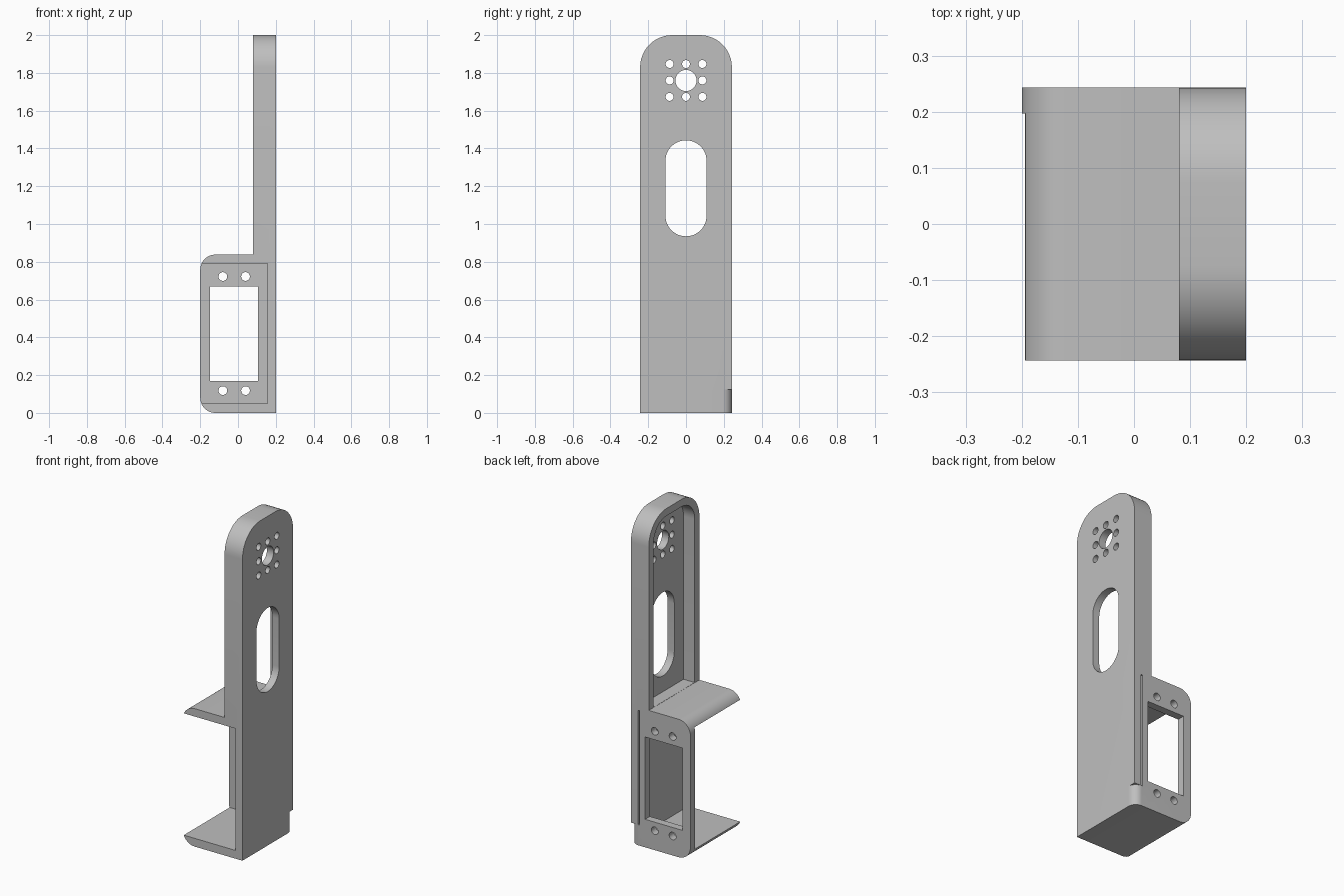
import bpy, bmesh
from math import sin, cos, pi, radians
from mathutils import Vector

cube = bpy.data.objects.get("Cube")
if cube:
    bpy.data.objects.remove(cube, do_unlink=True)

grey = bpy.data.materials.new("light grey plastic")
grey.use_nodes = True
COLOUR = (0.52, 0.52, 0.52, 1)
grey.diffuse_color = COLOUR
grey.node_tree.nodes["Principled BSDF"].inputs["Base Color"].default_value = COLOUR


def rounded(corners, steps=12):
    """Outline from (u, v, radius) right-angled corners."""
    pts = []
    for i, (u, v, r) in enumerate(corners):
        c = Vector((u, v))
        if r == 0:
            pts.append(c)
            continue
        a = (Vector(corners[i - 1][:2]) - c).normalized()
        b = (Vector(corners[(i + 1) % len(corners)][:2]) - c).normalized()
        centre = c + (a + b) * r
        for k in range(steps + 1):
            t = k / steps * pi / 2
            pts.append(centre - b * r * cos(t) - a * r * sin(t))
    return pts


def rect(u0, u1, v0, v1, bottom=0, top=0):
    return rounded([(u0, v0, bottom), (u1, v0, bottom), (u1, v1, top), (u0, v1, top)])


def circle(u, v, r, n=32):
    return [Vector((u + r * cos(2 * pi * k / n), v + r * sin(2 * pi * k / n))) for k in range(n)]


def prism(name, outline, axis, lo, hi):
    """Extrude a 2D outline along the given axis."""
    place = {"x": lambda p, d: (d, p.x, p.y),
             "y": lambda p, d: (p.x, d, p.y),
             "z": lambda p, d: (p.x, p.y, d)}[axis]
    bm = bmesh.new()
    face = bm.faces.new([bm.verts.new(place(p, lo)) for p in outline])
    ext = bmesh.ops.extrude_face_region(bm, geom=[face])["geom"]
    shift = Vector(place(Vector((0, 0)), hi - lo))
    bmesh.ops.translate(bm, vec=shift, verts=[e for e in ext if isinstance(e, bmesh.types.BMVert)])
    bmesh.ops.recalc_face_normals(bm, faces=bm.faces)
    mesh = bpy.data.meshes.new(name)
    bm.to_mesh(mesh)
    bm.free()
    mesh.materials.append(grey)
    obj = bpy.data.objects.new(name, mesh)
    bpy.context.collection.objects.link(obj)
    return obj


def carve(target, cutter, operation="DIFFERENCE"):
    cutter.hide_render = True
    mod = target.modifiers.new("carve", "BOOLEAN")
    mod.operation, mod.solver, mod.object = operation, "EXACT", cutter
    bpy.context.view_layer.objects.active = target
    bpy.ops.object.modifier_apply(modifier=mod.name)
    bpy.data.objects.remove(cutter, do_unlink=True)


# Side silhouette: tall arm with a box at its foot
bracket = prism("servo_arm_bracket", rounded([
    (0.2, 0, 0), (0.2, 2.1, 0), (0.08, 2.1, 0), (0.08, 0.838, 0),
    (-0.2, 0.838, 0.08), (-0.2, 0, 0.08)]), "y", -0.3, 0.3)

# Arm outline with rounded top
carve(bracket, prism("outline", rect(-0.243, 0.243, -0.1, 2, top=0.17), "x", -0.5, 0.5), "INTERSECT")

# Recess behind the arm face, leaving a rim
carve(bracket, prism("recess", rect(-0.198, 0.198, 0.839, 1.955, top=0.125), "x", -0.4, 0.155))

# Box cavity, open at the front and the inner side
carve(bracket, prism("cavity", rect(-0.4, 0.155, 0.05, 0.79), "y", -0.5, 0.197))

# Motor window and its screw holes
carve(bracket, prism("window", rect(-0.147, 0.105, 0.17, 0.67), "y", 0.1, 0.4))
for x in (-0.08, 0.04):
    for z in (0.118, 0.722):
        carve(bracket, prism("screw_hole", circle(x, z, 0.023), "y", 0.1, 0.4))

# Long slot, hub hole and ring of small holes in the arm
carve(bracket, prism("slot", rect(-0.109, 0.109, 0.935, 1.443, 0.1089, 0.1089), "x", 0.1, 0.4))
carve(bracket, prism("hub_hole", circle(0, 1.76, 0.056), "x", 0.1, 0.4))
for i in (-1, 0, 1):
    for j in (-1, 0, 1):
        if i or j:
            carve(bracket, prism("hub_screw", circle(i * 0.087, 1.76 + j * 0.087, 0.021), "x", 0.1, 0.4))

# Rounded lower back corner
arc = [Vector((0.15 + 0.05 * sin(k * pi / 24), 0.193 + 0.05 * cos(k * pi / 24))) for k in range(13)]
carve(bracket, prism("corner", arc + [Vector((0.3, 0.193)), Vector((0.3, 0.3)), Vector((0.15, 0.3))],
                     "z", -0.1, 0.125))

# Narrow groove between arm and back plate
carve(bracket, prism("groove", rect(0.143, 0.154, 0.215, 0.3), "z", 0.125, 0.82))

bpy.ops.object.select_all(action="DESELECT")
bracket.select_set(True)
bpy.context.view_layer.objects.active = bracket
bpy.ops.object.shade_smooth_by_angle(angle=radians(30))
